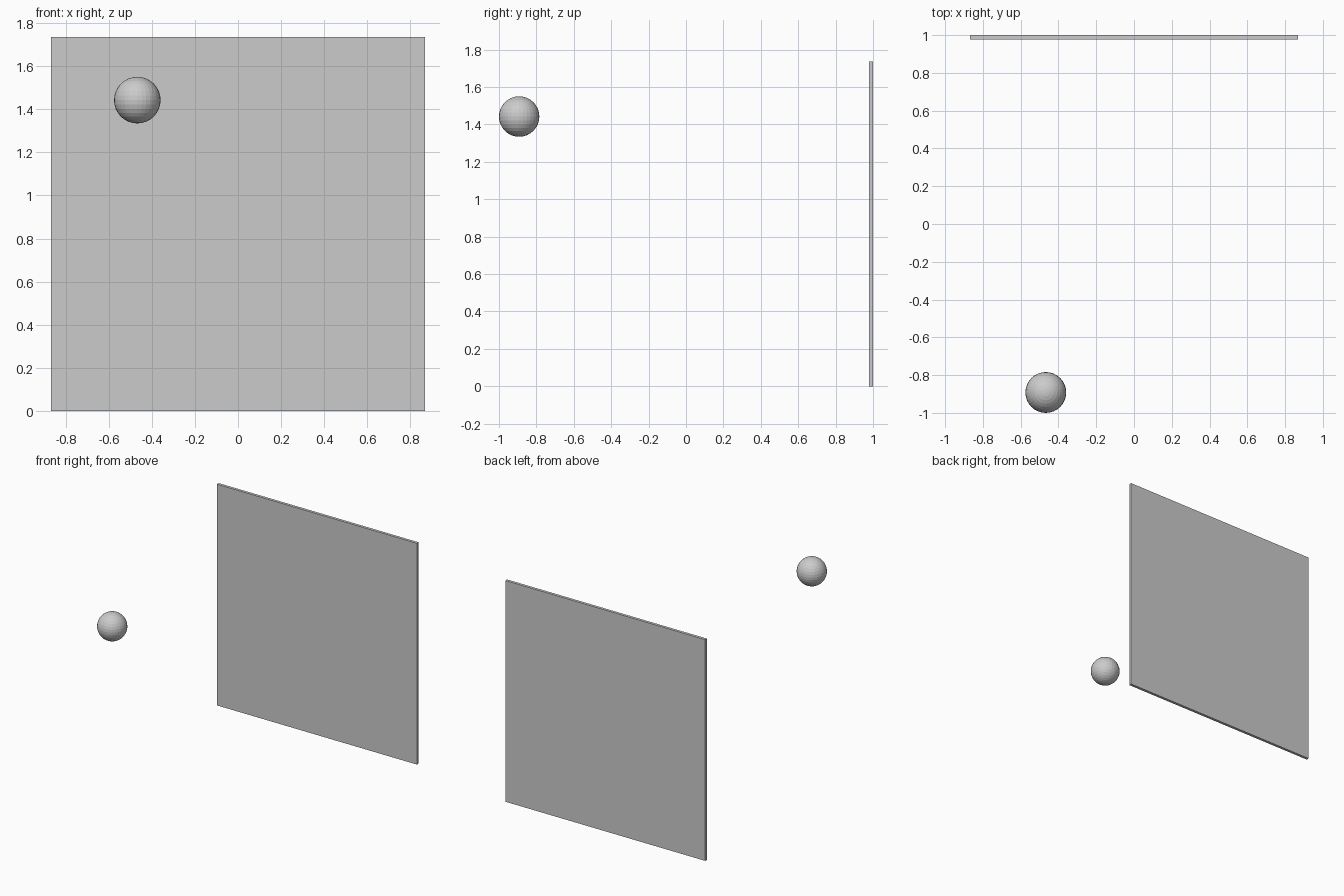
import bpy, math, random
from mathutils import Vector

if "Cube" in bpy.data.objects:
    bpy.data.objects.remove(bpy.data.objects["Cube"])

random.seed(7)
HALF_W, HEIGHT = 0.867, 1.735
Y_FRONT, Y_BACK = 0.978, 1.0
IMPACT = Vector((-0.44, 1.42))

# Where the long radial cracks meet the pane edge (x, z)
CRACK_ENDS = [(-0.86, 0.0), (0.10, 0.0), (0.867, 1.26), (0.40, 1.735),
              (-0.40, 1.735), (-0.867, 1.60), (-0.867, 1.18)]

# Centres of the large shards away from the impact (x, z)
LARGE = [(-.62, .08), (-.58, .38), (-.2, .33), (-.25, .08), (-.45, .56), (-.28, .68),
         (-.52, .88), (-.3, .92), (-.42, 1.08), (-.8, .4), (-.8, .65), (-.78, .88),
         (-.7, 1.0), (-.84, .12), (.25, .15), (.57, .2), (.78, .15), (.18, .5),
         (.4, .45), (.6, .5), (.76, .5), (0, .45), (.15, .85), (.4, .7), (.42, .9),
         (.7, .72), (.84, .7), (.68, .92), (.7, 1.15), (.84, 1.05), (.5, 1.12),
         (.3, 1.2), (.1, 1.2), (-.05, .9), (-.1, .72), (-.15, 1.02), (0, 1.2),
         (.2, 1.62), (.2, 1.42), (.45, 1.42), (.58, 1.6), (.78, 1.6), (.72, 1.38),
         (.05, 1.62), (.02, 1.46)]


def clip(poly, point, normal):
    """Keep the part of a convex polygon behind the line through point."""
    out = []
    for a, b in zip(poly, poly[1:] + poly[:1]):
        da, db = (a - point).dot(normal), (b - point).dot(normal)
        if da <= 0:
            out.append(a)
        if da * db < 0:
            out.append(a.lerp(b, da / (da - db)))
    return out


def inside(p, poly):
    return all((b - a).x * (p - a).y - (b - a).y * (p - a).x > 0
               for a, b in zip(poly, poly[1:] + poly[:1]))


def add_shard(poly):
    """Extrude a convex x-z outline through the pane thickness."""
    n = len(poly)
    verts = [(p.x, y, p.y) for y in (Y_FRONT, Y_BACK) for p in poly]
    faces = [list(range(n)), list(range(2 * n - 1, n - 1, -1))]
    faces += [[i, i + n, (i + 1) % n + n, (i + 1) % n] for i in range(n)]
    mesh = bpy.data.meshes.new("glass_shard")
    mesh.from_pydata(verts, [], faces)
    bpy.context.collection.objects.link(bpy.data.objects.new("glass_shard", mesh))


# Small shards crowd around the impact point
seeds = [Vector(p) for p in LARGE]
for _ in range(190):
    a, r = random.uniform(0, math.tau), 0.03 + random.expovariate(1 / 0.17)
    p = IMPACT + Vector((math.cos(a), math.sin(a))) * r
    if r < 0.5 and abs(p.x) < HALF_W and 0 < p.y < HEIGHT:
        seeds.append(p)

# Shattered pane: radial sectors, each split into Voronoi shards
pane = [Vector(p) for p in ((-HALF_W, 0), (HALF_W, 0), (HALF_W, HEIGHT), (-HALF_W, HEIGHT))]
for e0, e1 in zip(CRACK_ENDS, CRACK_ENDS[1:] + CRACK_ENDS[:1]):
    d0, d1 = Vector(e0) - IMPACT, Vector(e1) - IMPACT
    sector = clip(pane, IMPACT, Vector((d0.y, -d0.x)))
    sector = clip(sector, IMPACT, Vector((-d1.y, d1.x)))
    local = [s for s in seeds if inside(s, sector)]
    for s in local:
        cell = sector
        for t in local:
            if t is not s:
                cell = clip(cell, (s + t) / 2, t - s)
        if len(cell) > 2:
            add_shard(cell)

# Ball flying at the pane
bpy.ops.mesh.primitive_uv_sphere_add(segments=32, ring_count=16, radius=0.108,
                                     location=(-0.467, -0.892, 1.442))
bpy.context.object.name = "ball"
